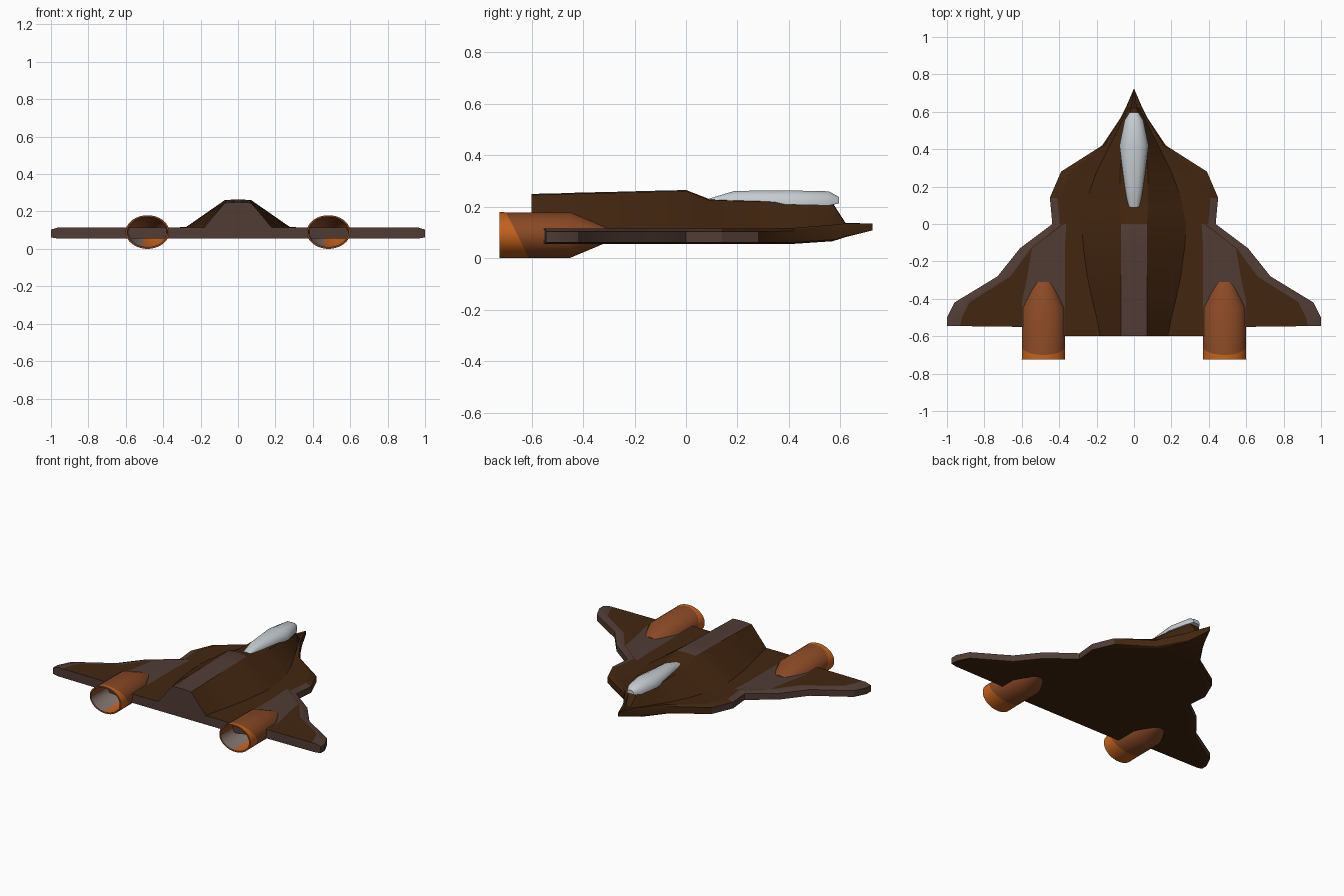
import bpy, bmesh, math
from mathutils import Vector

if "Cube" in bpy.data.objects:
    bpy.data.objects.remove(bpy.data.objects["Cube"])


def material(name, rgb):
    m = bpy.data.materials.new(name)
    m.diffuse_color = (*rgb, 1)
    m.use_nodes = True
    m.node_tree.nodes["Principled BSDF"].inputs["Base Color"].default_value = m.diffuse_color
    return m


dark = material("dark brown", (0.055, 0.019, 0.005))
grey_brown = material("grey brown", (0.082, 0.045, 0.036))
copper = material("copper", (0.26, 0.068, 0.019))
orange = material("orange", (0.55, 0.12, 0.012))
ash = material("ash grey", (0.22, 0.17, 0.15))
glass = material("pale glass", (0.56, 0.60, 0.64))


def loft(name, rings, mats, rule, strip_caps=False, angle=30):
    """Skin closed rings; rule(segment, index, centre) gives the material slot."""
    bm = bmesh.new()
    rows = [[bm.verts.new(p) for p in ring] for ring in rings]
    n = len(rows[0])
    for s in range(len(rows) - 1):
        for i in range(n):
            k = (i + 1) % n
            f = bm.faces.new((rows[s][i], rows[s][k], rows[s + 1][k], rows[s + 1][i]))
            f.material_index = rule(s, i, f.calc_center_median())
    for s, row in ((-1, rows[0]), (-2, rows[-1])):
        if strip_caps:      # top vertex i pairs with bottom vertex n-1-i
            caps = [(row[i], row[i + 1], row[n - 2 - i], row[n - 1 - i])
                    for i in range(n // 2 - 1)]
        else:
            caps = [row]
        for c in caps:
            f = bm.faces.new(c)
            f.material_index = rule(s, 0, f.calc_center_median())
    bmesh.ops.remove_doubles(bm, verts=bm.verts, dist=1e-5)
    bmesh.ops.dissolve_degenerate(bm, edges=bm.edges, dist=1e-5)
    bmesh.ops.recalc_face_normals(bm, faces=bm.faces)
    me = bpy.data.meshes.new(name)
    bm.to_mesh(me)
    bm.free()
    ob = bpy.data.objects.new(name, me)
    bpy.context.collection.objects.link(ob)
    for m in mats:
        me.materials.append(m)
    bpy.ops.object.select_all(action='DESELECT')
    ob.select_set(True)
    bpy.context.view_layer.objects.active = ob
    bpy.ops.object.shade_smooth_by_angle(angle=math.radians(angle))
    return ob


# Hull stations: y, outer half width, spine z, spine half width,
# spine base half width, deck z, bottom z
stations = [
    (0.725, 0.00, 0.135, 0.00, 0.00, 0.135, 0.108),
    (0.62, 0.045, 0.137, 0.015, 0.03, 0.135, 0.082),
    (0.57, 0.07, 0.215, 0.03, 0.055, 0.130, 0.066),
    (0.42, 0.17, 0.220, 0.06, 0.13, 0.118, 0.056),
    (0.28, 0.39, 0.225, 0.075, 0.20, 0.115, 0.055),
    (0.14, 0.45, 0.228, 0.075, 0.25, 0.115, 0.055),
    (0.09, 0.445, 0.230, 0.075, 0.26, 0.115, 0.055),
    (0.00, 0.437, 0.265, 0.07, 0.28, 0.115, 0.055),
    (-0.13, 0.61, 0.262, 0.07, 0.27, 0.115, 0.055),
    (-0.28, 0.73, 0.258, 0.07, 0.25, 0.115, 0.055),
    (-0.42, 0.96, 0.255, 0.07, 0.22, 0.115, 0.055),
    (-0.50, 1.00, 0.252, 0.07, 0.20, 0.115, 0.055),
    (-0.545, 1.00, 0.250, 0.07, 0.18, 0.115, 0.055),
]
# Wing panel borders by station y: panel start, panel end
panels = {-0.13: (0.545, 0.55), -0.28: (0.57, 0.66), -0.42: (0.60, 0.88),
          -0.50: (0.60, 0.92), -0.545: (0.60, 0.93)}


def tail_y(x):
    if x > 0.6:
        return -0.55 + 0.005 * (x - 0.6) / 0.4
    if x > 0.37:
        return -0.59 + 0.04 * (x - 0.37) / 0.23
    return -0.60


def hull_ring(y, xo, zt, wt, wb, deck, zb):
    xi = wb + (xo - wb) * 0.75 if xo < 0.2 else xo - 0.04
    if y in panels:
        cols = [0, wt, wb, 0.37, *panels[y], xi, xo]
    else:
        cols = [0, wt, wb] + [wb + (xi - wb) * t for t in (0.7, 0.8, 0.9)] + [xi, xo]
    tops = [zt, zt - 0.004] + [deck] * 5 + [deck - 0.012 * (xo > 0)]
    bots = [zb] * 7 + [zb + 0.006 * (xo > 0)]
    right = list(zip(cols, tops, bots))
    full = [(-x, t, b) for x, t, b in right[:0:-1]] + right
    ys = [tail_y(abs(x)) if y == -0.545 else y for x, _, _ in full]
    return ([(x, yy, t) for (x, t, _), yy in zip(full, ys)] +
            [(x, yy, b) for (x, _, b), yy in zip(full, ys)][::-1])


def hull_rule(s, i, c):
    if s == -2:
        return 1                                    # tail face
    if i < 14:                                      # deck strips, counted from the middle
        strip = i - 7 if i >= 7 else 6 - i
        if strip == 6:
            return int(c.y < 0.2)                   # rim bevel
        return int(c.y < 0 and strip in (0, 3, 5))
    if i in (14, 29):
        return int(c.y < 0.3)                       # rim wall
    return 0


loft("hull", [hull_ring(*s) for s in stations], [dark, grey_brown], hull_rule, True, 28)

# Canopy: y, half width, base z, top z
canopy = [(0.595, 0.025, 0.213, 0.238), (0.555, 0.05, 0.205, 0.260),
          (0.42, 0.078, 0.208, 0.263), (0.19, 0.048, 0.215, 0.262),
          (0.09, 0.03, 0.222, 0.232)]
loft("canopy", [[(w * a, y, b + (t - b) * h) for a, h in
                 ((-1, 0), (-1, 0.3), (-0.8, 0.75), (-0.4, 1), (0.4, 1),
                  (0.8, 0.75), (1, 0.3), (1, 0))] for y, w, b, t in canopy],
     [glass], lambda s, i, c: 0, angle=40)

# Engines: y, x radius, z radius, slant of the ring; the outside runs aft, then inside
profile = [(-0.31, 0.052, 0.030, 0), (-0.45, 0.115, 0.089, 0),
           (-0.655, 0.115, 0.089, 0.045), (-0.725, 0.117, 0.090, 0),
           (-0.725, 0.107, 0.081, 0), (-0.50, 0.100, 0.075, 0),
           (-0.36, 0.004, 0.003, 0)]
SIDES = 28


def engine(name, cx):
    rings = []
    for y, rx, rz, slant in profile:
        ring = []
        for k in range(SIDES):
            a = math.tau * (k + 0.5) / SIDES
            ring.append((cx + rx * math.cos(a), y - slant * math.sin(a),
                         0.09 + rz * math.sin(a)))
        rings.append(ring)

    def rule(s, i, c):
        if s == 2:
            return 1                                # scorched nozzle band
        if s >= 4:                                  # hollow nozzle
            if c.z > 0.088:
                return 0
            return 1 if c.x > cx - 0.02 else 2
        return 0

    loft(name, rings, [copper, orange, ash], rule)


for side, cx in (("left", -0.484), ("right", 0.484)):
    engine(side + "_engine", cx)
